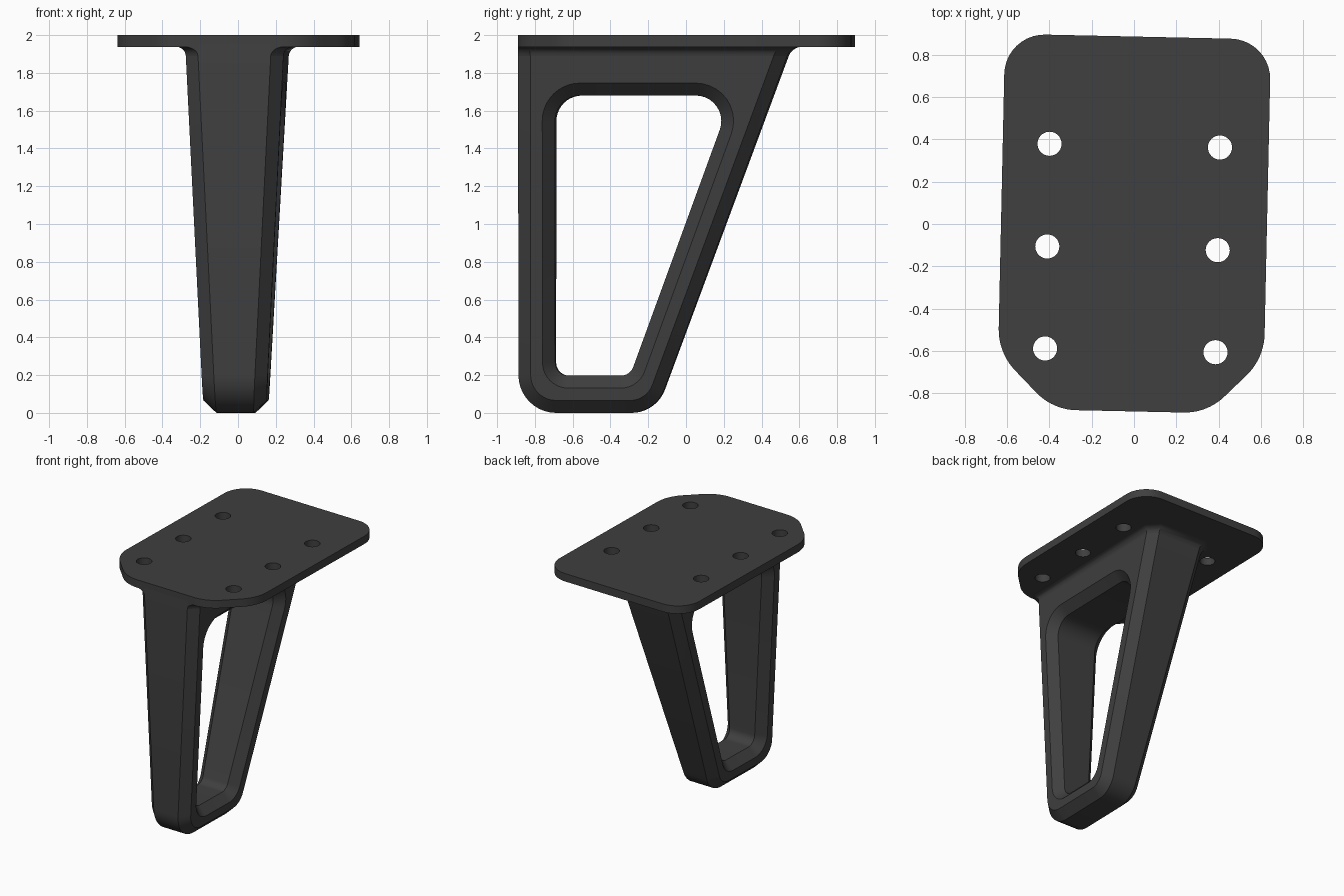
import bpy, bmesh, math
from mathutils import Vector

if "Cube" in bpy.data.objects:
    bpy.data.objects.remove(bpy.data.objects["Cube"])

TURN = math.radians(-1.25)     # whole leg sits slightly turned about z
PLATE_Z, TOP = 1.937, 2.0
FRONT, C = -0.885, 0.066       # front face and chamfer size

metal = bpy.data.materials.new("dark grey metal")
metal.diffuse_color = (0.05, 0.05, 0.05, 1)
metal.use_nodes = True
metal.node_tree.nodes["Principled BSDF"].inputs["Base Color"].default_value = metal.diffuse_color


def finish(name, bm):
    """Turn a bmesh into a named, smooth-shaded object."""
    bmesh.ops.remove_doubles(bm, verts=bm.verts, dist=1e-5)
    bmesh.ops.recalc_face_normals(bm, faces=bm.faces)
    mesh = bpy.data.meshes.new(name)
    bm.to_mesh(mesh)
    bm.free()
    mesh.materials.append(metal)
    obj = bpy.data.objects.new(name, mesh)
    bpy.context.collection.objects.link(obj)
    obj.rotation_euler.z = TURN
    bpy.ops.object.select_all(action='DESELECT')
    obj.select_set(True)
    bpy.context.view_layer.objects.active = obj
    bpy.ops.object.shade_smooth_by_angle(angle=math.radians(30))
    return obj


def rounded(corners, radii, n=10):
    """Polygon with each corner replaced by an arc of n segments."""
    out = []
    for i, r in enumerate(radii):
        p = Vector(corners[i])
        a = (Vector(corners[i - 1]) - p).normalized()
        b = (Vector(corners[(i + 1) % len(corners)]) - p).normalized()
        half = a.angle(b) / 2
        centre = p + (a + b).normalized() * (r / math.sin(half))
        start = p + a * (r / math.tan(half)) - centre
        end = p + b * (r / math.tan(half)) - centre
        sweep = start.angle(end)
        for k in range(n + 1):
            t = k / n
            out.append(centre + (start * math.sin((1 - t) * sweep)
                                 + end * math.sin(t * sweep)) / math.sin(sweep))
    return out


def side_loop(front, bottom, top, back, slope, radii):
    """Side profile (y, z): upright front edge and slanted back edge."""
    return rounded([(front, bottom), (back + slope * bottom, bottom),
                    (back + slope * top, top), (front, top)], radii)


def half_width(z):
    return 0.165 + 0.0495 * z


def bridge(bm, rings, closed):
    """Join successive rings of equal size with quads."""
    for i in range(len(rings) if closed else len(rings) - 1):
        a, b = rings[i], rings[(i + 1) % len(rings)]
        for k in range(len(a)):
            m = (k + 1) % len(a)
            bm.faces.new((a[k], a[m], b[m], b[k]))


# Leg: chamfered, tapering frame around a slanted opening
BACK, SLOPE = -0.159, 0.37
D = C * math.hypot(1, SLOPE)
outer = side_loop(FRONT, 0, 1.975, BACK, SLOPE, (0.2, 0.19, 0.02, 0.02))
outer_in = side_loop(FRONT + C, C, 1.97, BACK - D, SLOPE, (0.135, 0.125, 0.02, 0.02))
hole = side_loop(-0.69, 0.197, 1.68, -0.366, 0.366, (0.07, 0.07, 0.135, 0.135))
hole_out = side_loop(-0.69 - C, 0.197 - C, 1.68 + C, -0.366 + D, 0.366,
                     (0.136, 0.136, 0.2, 0.2))
bm = bmesh.new()
rings = []
for sign, loops in ((1, (outer, outer_in, hole_out, hole)),
                    (-1, (hole, hole_out, outer_in, outer))):
    for loop in loops:
        inset = C if loop is outer or loop is hole else 0
        rings.append([bm.verts.new((sign * (half_width(z) - inset), y, z))
                      for y, z in loop])
bridge(bm, rings, True)
finish("leg_frame", bm)

# Fillet: concave flare where the leg meets the plate, flat at the front
R = 0.048
bm = bmesh.new()
rings = []
for k in range(7):
    a = k / 6 * math.pi / 2
    z = PLATE_Z - R + R * math.sin(a) + 0.001
    d = R * (1 - math.cos(a))
    w, yb = half_width(z), BACK + SLOPE * z
    right = [(w - C + 1.41 * d, FRONT), (w + d, FRONT + C - 0.41 * d),
             (w + d, yb - D + 0.41 * d), (w - C + 0.41 * d, yb + d)]
    section = right + [(-x, y) for x, y in reversed(right)]
    rings.append([bm.verts.new((x, y, z)) for x, y in section])
bridge(bm, rings, False)
finish("top_fillet", bm)

# Mounting plate: rounded outline, cut front corners, six screw holes
W, B = 0.628, 0.885
outline = rounded([(-0.365, -B), (0.365, -B), (W, -0.622), (W, B), (-W, B), (-W, -0.622)],
                  (0.27, 0.27, 0.28, 0.19, 0.19, 0.28))
loops = [outline]
for x in (-0.407, 0.398):
    for y in (0.37, -0.115, -0.597):
        loops.append([(x + 0.057 * math.cos(i * math.tau / 32),
                       y + 0.057 * math.sin(i * math.tau / 32)) for i in range(32)])
curve = bpy.data.curves.new("plate_outline", 'CURVE')
curve.dimensions = '2D'
curve.fill_mode = 'BOTH'
curve.extrude = (TOP - PLATE_Z) / 2
for loop in loops:
    spline = curve.splines.new('POLY')
    spline.points.add(len(loop) - 1)
    spline.use_cyclic_u = True
    for point, (x, y) in zip(spline.points, loop):
        point.co = (x, y, 0, 1)
helper = bpy.data.objects.new("plate_outline", curve)
bpy.context.collection.objects.link(helper)
bm = bmesh.new()
bm.from_mesh(helper.to_mesh())
bmesh.ops.translate(bm, verts=bm.verts, vec=(0, 0, (TOP + PLATE_Z) / 2))
helper.to_mesh_clear()
bpy.data.objects.remove(helper)
finish("mounting_plate", bm)
